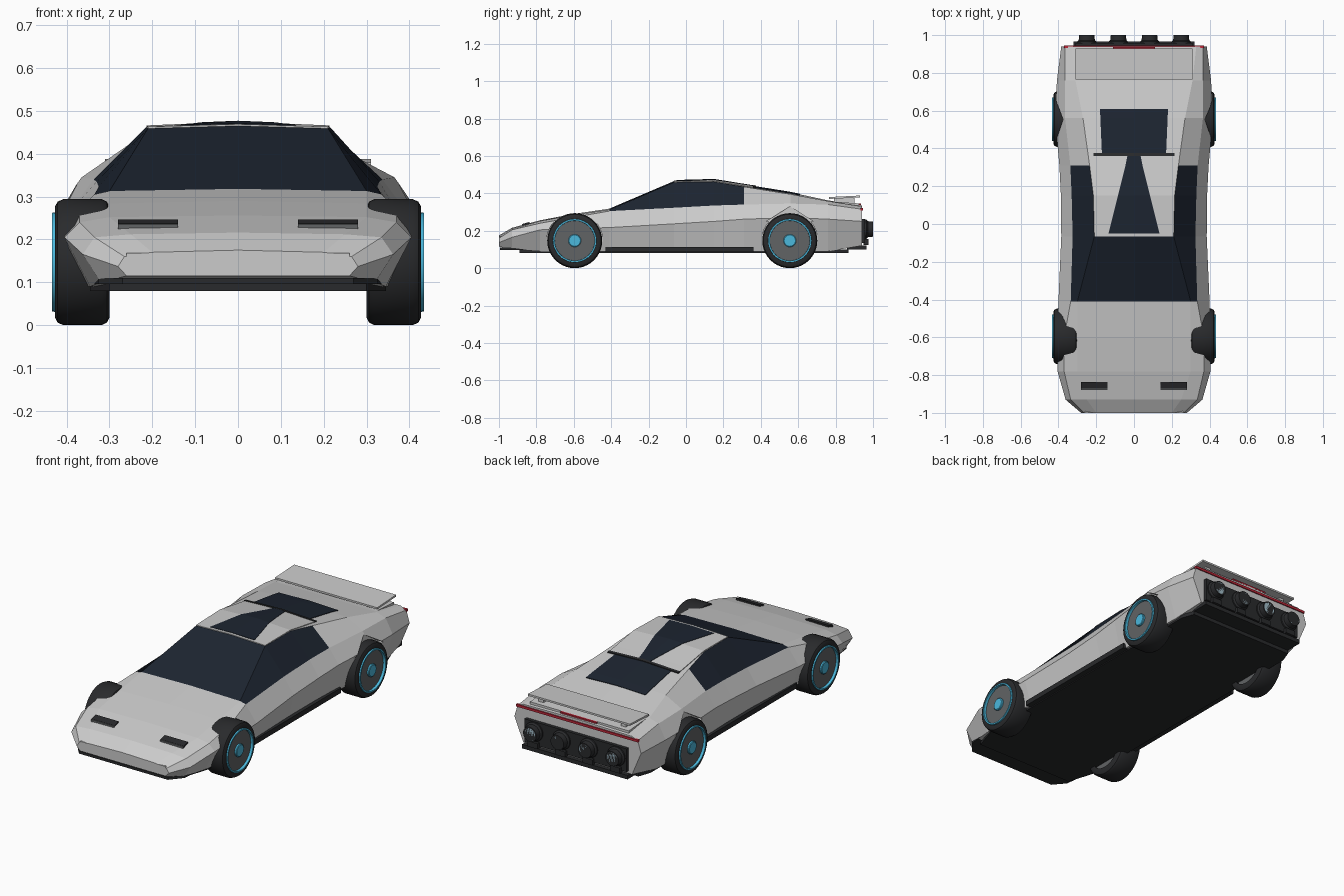
import bpy, bmesh
from math import sin, cos, tau

if "Cube" in bpy.data.objects:
    bpy.data.objects.remove(bpy.data.objects["Cube"])


def material(name, rgb):
    m = bpy.data.materials.new(name)
    m.diffuse_color = (*rgb, 1)
    m.use_nodes = True
    m.node_tree.nodes["Principled BSDF"].inputs["Base Color"].default_value = m.diffuse_color
    return m


BLACK = material("black_trim", (.022, .023, .025))
GLASS = material("dark_glass", (.012, .018, .03))
CYAN = material("cyan", (.07, .48, .72))
RIM = material("rim_grey", (.12, .125, .13))
RED = material("red_light", (.5, .02, .04))
LAMP = material("lamp", (.35, .5, .58))


def make(name, verts, faces, mat=None, recalc=True):
    me = bpy.data.meshes.new(name)
    me.from_pydata(verts, [], faces)
    if recalc:
        bm = bmesh.new()
        bm.from_mesh(me)
        bmesh.ops.recalc_face_normals(bm, faces=bm.faces)
        bm.to_mesh(me)
        bm.free()
    ob = bpy.data.objects.new(name, me)
    bpy.context.collection.objects.link(ob)
    if mat:
        me.materials.append(mat)
    return ob


def extrude(name, ring_a, ring_b, mat=None):
    n = len(ring_a)
    faces = [tuple(range(n)), tuple(range(n, 2 * n))]
    faces += [(i, (i + 1) % n, n + (i + 1) % n, n + i) for i in range(n)]
    return make(name, ring_a + ring_b, faces, mat)


def box(name, x0, x1, y0, y1, z0, z1, mat=None, tilt=0):
    a = [(x0, y0, z0), (x1, y0, z0), (x1, y1, z0 + tilt), (x0, y1, z0 + tilt)]
    return extrude(name, a, [(x, y, z + z1 - z0) for x, y, z in a], mat)


def outline_slab(name, half, z0, z1, mat):
    ring = [(w, y) for y, w in half] + [(-w, y) for y, w in reversed(half)]
    return extrude(name, [(x, y, z0) for x, y in ring], [(x, y, z1) for x, y in ring], mat)


def lathe(name, profile, axis, center, mat, closed=False, n=40):
    # profile holds (distance along axis, radius)
    verts, faces, m = [], [], len(profile)
    for i in range(n):
        c, s = cos(tau * i / n), sin(tau * i / n)
        for a, r in profile:
            p = (a, r * c, r * s) if axis == 'X' else (r * c, a, r * s)
            verts.append(tuple(p[k] + center[k] for k in range(3)))
    for i in range(n):
        j = (i + 1) % n
        for k in range(m if closed else m - 1):
            l = (k + 1) % m
            faces.append((i * m + k, i * m + l, j * m + l, j * m + k))
    if not closed:
        faces += [tuple(i * m for i in range(n)), tuple(i * m + m - 1 for i in range(n))]
    ob = make(name, verts, faces, mat)
    bpy.ops.object.select_all(action='DESELECT')
    ob.select_set(True)
    bpy.context.view_layer.objects.active = ob
    bpy.ops.object.shade_smooth_by_angle(angle=.6)
    return ob


# Body sections: y, floor z, floor x, crease x z, belt x z, roof edge x z, centre z
S = [(-1.00, .115, .26, .280, .137, .265, .160, .20, .170, .175),
     (-.93, .10, .32, .362, .165, .335, .205, .25, .212, .216),
     (-.78, .09, .345, .405, .205, .370, .240, .30, .252, .256),
     (-.60, .09, .36, .405, .212, .370, .272, .30, .284, .290),
     (-.41, .09, .36, .400, .217, .335, .305, .30, .313, .318),
     (-.065, .09, .35, .385, .237, .325, .323, .21, .459, .465),
     (.15, .09, .35, .387, .250, .330, .335, .215, .462, .471),
     (.31, .09, .355, .395, .262, .337, .340, .235, .435, .445),
     (.56, .09, .36, .418, .270, .365, .345, .27, .395, .405),
     (.76, .09, .355, .408, .262, .365, .340, .31, .358, .362),
     (.94, .12, .33, .385, .250, .365, .315, .33, .330, .335)]

verts, faces, glass = [], [], []
for y, zb, xb, xm, zm, xs, zs, xr, zr, zc in S:
    half = [(xb, zb), (xm, zm), (xs, zs), (xr, zr)]
    ring = [(0, zb)] + half + [(0, zc)] + [(-x, z) for x, z in reversed(half)]
    verts += [(x, y, z) for x, z in ring]
for i in range(len(S) - 1):
    for k in range(10):
        l = (k + 1) % 10
        faces.append((i * 10 + k, i * 10 + l, i * 10 + 10 + l, i * 10 + 10 + k))
        # windscreen and side windows
        glass.append((i == 4 and 3 <= k <= 6) or (i in (5, 6) and k in (3, 6)))
faces += [tuple(range(10)), tuple(range(len(verts) - 10, len(verts)))]
body = make("body", verts, faces)
body.data.materials.append(None)
body.data.materials.append(GLASS)
for p, g in zip(body.data.polygons, glass):
    p.material_index = int(g)

# Wheel wells and the peaked notches over the rear wheels
cutters = []
for s in (-1, 1):
    for y in (-.595, .555):
        ring = [(y + .15 * cos(tau * i / 32), .147 + .15 * sin(tau * i / 32)) for i in range(32)]
        cutters.append(ring)
    cutters.append([(.43, .25), (.68, .25), (.555, .33)])
    for ring in cutters[-3:]:
        c = extrude("arch_cutter", [(s * .376, *p) for p in ring], [(s * .5, *p) for p in ring])
        c.hide_render = True
        mod = body.modifiers.new("arch", 'BOOLEAN')
        mod.operation, mod.solver, mod.object = 'DIFFERENCE', 'EXACT', c
        bpy.context.view_layer.objects.active = body
        bpy.ops.object.modifier_apply(modifier=mod.name)
        bpy.data.objects.remove(c)


def top_z(x, y):
    for a, b in zip(S, S[1:]):
        if y <= b[0]:
            t = (y - a[0]) / (b[0] - a[0])
            xr, zr, zc = (a[k] + t * (b[k] - a[k]) for k in (7, 8, 9))
            return zc + (zr - zc) * abs(x) / xr


def drape(name, rows, lift, mat=None, thick=.006):
    v = [(x, y, top_z(x, y) + lift) for y, w in rows for x in (-w, 0, w)]
    f = [(3 * i + k, 3 * i + k + 1, 3 * i + k + 4, 3 * i + k + 3)
         for i in range(len(rows) - 1) for k in (0, 1)]
    ob = make(name, v, f, mat, recalc=False)
    ob.modifiers.new("thickness", 'SOLIDIFY').thickness = thick
    return ob


# Roof panel, roof glass, rear window
drape("roof_panel", [(-.065, .21), (.15, .213), (.31, .213), (.37, .213)], .004)
drape("roof_panel_rear_edge", [(.36, .215), (.375, .215)], .007, BLACK)
drape("roof_glass", [(-.05, .135), (.15, .085), (.31, .045), (.36, .035)], .006, GLASS)
drape("rear_window", [(.375, .17), (.56, .178), (.61, .18)], .003, GLASS)

# Hood slots, nose lip and splitter
for s in (-1, 1):
    a, b = sorted((s * .14, s * .28))
    box("hood_slot", a, b, -.872, -.836, .222, .237, BLACK, tilt=.01)
    box("hood_slot_lip", a, b, -.878, -.87, .222, .236, RIM)
box("nose_lip", -.26, .26, -1, -.97, .160, .168)
outline_slab("splitter", [(-.995, .27), (-.93, .325), (-.85, .335)], .096, .11, BLACK)
outline_slab("floor", [(-.89, .30), (-.75, .345), (.80, .345), (.87, .32)], .08, .1, BLACK)

# Side skirts
for s in (-1, 1):
    a, b = sorted((s * .34, s * .375))
    box("side_skirt", a, b, -.43, .36, .085, .113, BLACK)

# Rear wing
box("wing_lower", -.30, .30, .75, .925, .345, .358, tilt=-.012)
box("wing_upper", -.31, .31, .765, .93, .370, .380, tilt=.008)
for x in (-.25, .25):
    box("wing_mount", x - .015, x + .015, .79, .90, .335, .375)

# Tail panel, light bars, round tail units, lower blocks
box("tail_panel", -.31, .31, .93, .958, .135, .262, BLACK)
box("rear_valance", -.32, .32, .86, .965, .10, .122, BLACK)
box("rear_light_bar", -.37, .37, .933, .946, .309, .322, RED)
box("upper_brake_light", -.11, .11, .922, .936, .338, .346, RED)
for x in (-.25, -.083, .083, .25):
    c = (x, 0, .208)
    lathe("tail_unit", [(.95, .052), (.965, .052), (.972, .043), (1, .04)], 'Y', c, BLACK, n=24)
    lathe("tail_lens", [(.99, .033), (1.0, .033)], 'Y', (x, .0, .208), LAMP, n=24)
    box("tail_block", x - .03, x + .03, .95, .975, .125, .155, BLACK)

# Wheels
for s in (-1, 1):
    for y in (-.595, .555):
        c = (0, y, .147)
        for name, prof, mat, closed in (
            ("tyre", [(.30, .108), (.30, .130), (.306, .141), (.318, .147), (.408, .147),
                      (.421, .141), (.427, .130), (.427, .112)], BLACK, True),
            ("rim_disc", [(.315, .112), (.42, .112)], RIM, False),
            ("rim_ring", [(.415, .106), (.434, .107), (.434, .115), (.415, .118)], CYAN, True),
            ("wheel_hub", [(.41, .034), (.428, .034), (.431, .03)], CYAN, False)):
            lathe(name, [(s * a, r) for a, r in prof], 'X', c, mat, closed)
